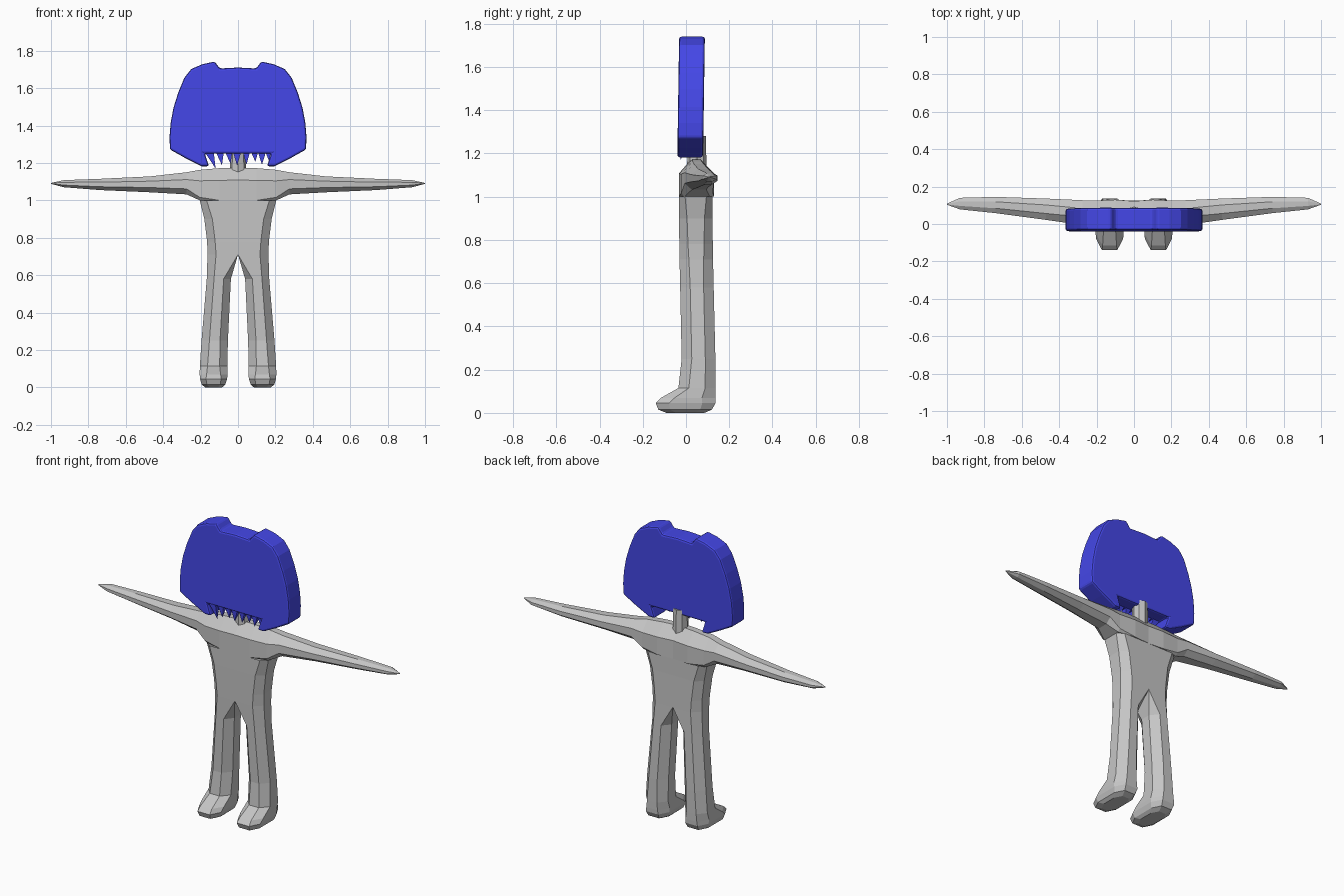
import bpy, bmesh
from mathutils import Vector

if "Cube" in bpy.data.objects:
    bpy.data.objects.remove(bpy.data.objects["Cube"])


def material(name, rgb):
    m = bpy.data.materials.new(name)
    m.diffuse_color = (*rgb, 1)
    m.use_nodes = True
    m.node_tree.nodes["Principled BSDF"].inputs["Base Color"].default_value = m.diffuse_color
    return m


GREY = material("body grey", (0.56, 0.56, 0.56))
BLUE = material("mask blue", (0.06, 0.065, 0.82))


def finish(bm, name, mat):
    bmesh.ops.remove_doubles(bm, verts=bm.verts, dist=0.0005)
    bmesh.ops.recalc_face_normals(bm, faces=bm.faces)
    me = bpy.data.meshes.new(name)
    bm.to_mesh(me)
    bm.free()
    me.materials.append(mat)
    ob = bpy.data.objects.new(name, me)
    bpy.context.collection.objects.link(ob)
    return ob


def octagon(a0, a1, b0, b1, lo, hi):
    """Chamfered rectangle; lo / hi are the chamfer fractions at the low-a and high-a sides."""
    w, d = a1 - a0, b1 - b0
    return [(a1, b0 + hi * d), (a1, b1 - hi * d), (a1 - hi * w, b1), (a0 + lo * w, b1),
            (a0, b1 - lo * d), (a0, b0 + lo * d), (a0 + lo * w, b0), (a1 - hi * w, b0)]


def loft(name, rings, caps, mat):
    """Skin the rings, drop faces on the mirror plane, and mirror in x."""
    bm = bmesh.new()
    rows = [[bm.verts.new(p) for p in r] for r in rings]
    for a, b in zip(rows, rows[1:]):
        for i in range(8):
            j = (i + 1) % 8
            bm.faces.new((a[i], a[j], b[j], b[i]))
    for k in caps:
        bm.faces.new(rows[k])
    bmesh.ops.remove_doubles(bm, verts=bm.verts, dist=0.0005)
    seam = [f for f in bm.faces if all(abs(v.co.x) < 1e-4 for v in f.verts)]
    bmesh.ops.delete(bm, geom=seam, context='FACES')
    ob = finish(bm, name, mat)
    mod = ob.modifiers.new("mirror", 'MIRROR')
    mod.use_clip = True
    return ob


# Legs and torso: z, inner x, outer x, front y, back y, inner chamfer, outer chamfer
body = [
    (0.000, 0.085, 0.175, -0.090, 0.085, 0.25, 0.25),
    (0.015, 0.068, 0.194, -0.128, 0.120, 0.22, 0.22),
    (0.045, 0.058, 0.203, -0.140, 0.136, 0.22, 0.22),
    (0.070, 0.056, 0.205, -0.115, 0.137, 0.25, 0.25),
    (0.115, 0.057, 0.204, -0.035, 0.137, 0.28, 0.28),
    (0.250, 0.054, 0.195, -0.020, 0.136, 0.30, 0.30),
    (0.580, 0.038, 0.167, -0.027, 0.128, 0.30, 0.30),
    (0.710, 0.000, 0.163, -0.030, 0.125, 0.00, 0.28),
    (0.780, 0.000, 0.165, -0.031, 0.124, 0.00, 0.26),
    (0.900, 0.000, 0.180, -0.032, 0.122, 0.00, 0.24),
    (1.000, 0.000, 0.205, -0.032, 0.122, 0.00, 0.18),
]
loft("torso_and_legs",
     [[(x, y, z) for x, y in octagon(xi, xo, y0, y1, ci, co)]
      for z, xi, xo, y0, y1, ci, co in body], (0,), GREY)

# Shoulders and arms: x, low z, high z, front y, back y, low chamfer, high chamfer
arm = [
    (0.00, 1.000, 1.175, -0.032, 0.122, 0.00, 0.38),
    (0.10, 1.000, 1.172, -0.032, 0.130, 0.00, 0.38),
    (0.205, 1.000, 1.163, -0.022, 0.125, 0.10, 0.36),
    (0.275, 1.032, 1.150, -0.006, 0.127, 0.25, 0.33),
    (0.47, 1.043, 1.128, 0.022, 0.136, 0.30, 0.30),
    (0.74, 1.055, 1.115, 0.058, 0.145, 0.30, 0.30),
    (0.93, 1.070, 1.108, 0.078, 0.140, 0.30, 0.30),
    (1.00, 1.088, 1.093, 0.103, 0.109, 0.30, 0.30),
]
loft("shoulders_and_arms",
     [[(x, y, z) for z, y in octagon(z0, z1, y0, y1, lo, hi)]
      for x, z0, z1, y0, y1, lo, hi in arm], (-1,), GREY)

# Neck
bm = bmesh.new()
bmesh.ops.create_cone(bm, segments=8, cap_ends=True, radius1=0.045, radius2=0.042, depth=0.16)
bmesh.ops.translate(bm, verts=bm.verts, vec=Vector((0, 0.05, 1.20)))
finish(bm, "neck", GREY)

# Head: a thick plate, half outline from top centre round to the bottom notch
half = [(0, 1.71), (0.097, 1.705), (0.125, 1.742), (0.19, 1.728), (0.25, 1.702), (0.287, 1.655),
        (0.32, 1.575), (0.345, 1.495), (0.36, 1.415), (0.366, 1.34), (0.364, 1.272),
        (0.28, 1.225), (0.195, 1.182), (0.155, 1.182), (0.178, 1.25)]
outline = half + [(-x, z) for x, z in reversed(half[1:])]
bm = bmesh.new()
face = bm.faces.new([bm.verts.new((x, -0.036, z)) for x, z in outline])
new = bmesh.ops.extrude_face_region(bm, geom=[face])["geom"]
bmesh.ops.translate(bm, verts=[v for v in new if isinstance(v, bmesh.types.BMVert)],
                    vec=Vector((0, 0.119, 0)))
for v in bm.verts:  # slight backward lean
    v.co.y += 0.015 * (v.co.z - 1.46)
head = finish(bm, "head", BLUE)
bev = head.modifiers.new("rim", 'BEVEL')
bev.width = 0.011
bev.segments = 2
bev.limit_method = 'ANGLE'
bev.angle_limit = 0.6

# Jagged teeth along the front of the notch: x, width, tip shift, tip z
bm = bmesh.new()
for x, w, dx, tip in [(-0.155, 0.05, 0.035, 1.170), (-0.098, 0.045, 0.012, 1.188),
                      (-0.05, 0.04, 0.01, 1.195), (-0.005, 0.045, 0.0, 1.185),
                      (0.045, 0.04, 0.0, 1.190), (0.088, 0.04, 0.005, 1.205),
                      (0.128, 0.045, 0.0, 1.190), (0.16, 0.03, 0.008, 1.205)]:
    base = [bm.verts.new((x + sx * w / 2, y, 1.262))
            for sx, y in ((-1, -0.03), (1, -0.03), (1, 0.015), (-1, 0.015))]
    point = bm.verts.new((x + dx, -0.025, tip))
    bm.faces.new(base)
    for i in range(4):
        bm.faces.new((base[i], base[(i + 1) % 4], point))
finish(bm, "teeth", BLUE)
